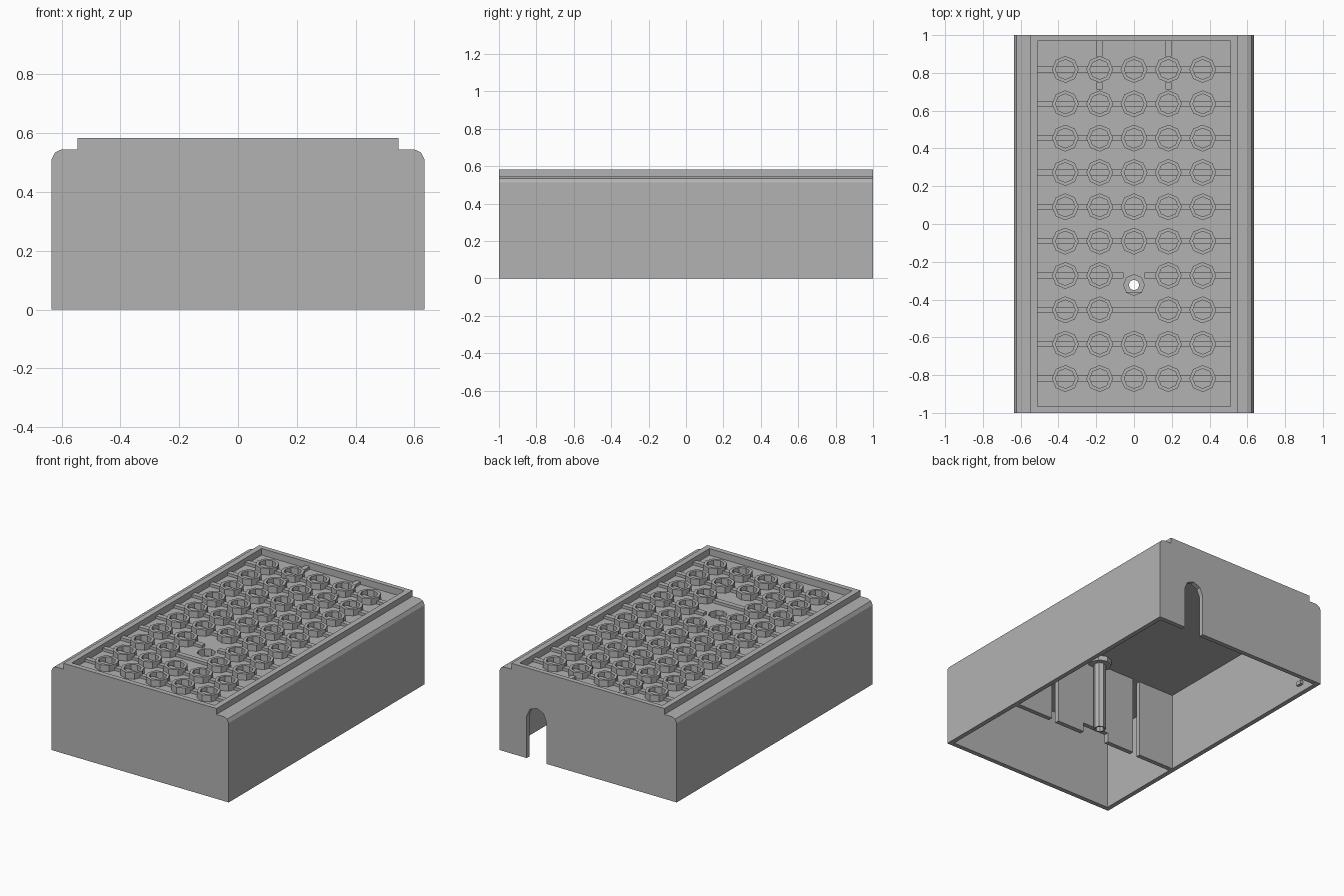
import bpy
import bmesh
import math

cube = bpy.data.objects.get("Cube")
if cube:
    bpy.data.objects.remove(cube, do_unlink=True)

# One grey plastic for everything
grey = bpy.data.materials.new("grey_plastic")
grey.use_nodes = True
colour = (0.45, 0.45, 0.45, 1)
grey.diffuse_color = colour
grey.node_tree.nodes["Principled BSDF"].inputs["Base Color"].default_value = colour


def finish(name, bm):
    bmesh.ops.recalc_face_normals(bm, faces=bm.faces)
    mesh = bpy.data.meshes.new(name)
    bm.to_mesh(mesh)
    bm.free()
    mesh.materials.append(grey)
    obj = bpy.data.objects.new(name, mesh)
    bpy.context.collection.objects.link(obj)
    return obj


def prism(name, outline, y0, y1):
    """Extrude an (x, z) outline along y."""
    bm = bmesh.new()
    face = bm.faces.new([bm.verts.new((x, y0, z)) for x, z in outline])
    new = bmesh.ops.extrude_face_region(bm, geom=[face])["geom"]
    verts = [v for v in new if isinstance(v, bmesh.types.BMVert)]
    bmesh.ops.translate(bm, verts=verts, vec=(0, y1 - y0, 0))
    return finish(name, bm)


def box(name, x0, x1, y0, y1, z0, z1):
    return prism(name, [(x0, z0), (x1, z0), (x1, z1), (x0, z1)], y0, y1)


def mirrored(half):
    """Complete a right-hand outline with its left-hand mirror."""
    return half + [(-x, z) for x, z in reversed(half)]


def tube(name, x, y, outer, inner, z0, z1, sides=8):
    """Upright tube with flat ends."""
    bm = bmesh.new()
    loops = []
    for r, z in ((outer, z0), (outer, z1), (inner, z1), (inner, z0)):
        angles = [math.tau * i / sides for i in range(sides)]
        loops.append([bm.verts.new((x + r * math.cos(a), y + r * math.sin(a), z))
                      for a in angles])
    for a, b in zip(loops, loops[1:] + loops[:1]):
        for i in range(sides):
            j = (i + 1) % sides
            bm.faces.new((a[i], a[j], b[j], b[i]))
    return finish(name, bm)


def cylinder(name, x, y, r, z0, z1, sides=8):
    bm = bmesh.new()
    rim = [bm.verts.new((x + r * math.cos(math.tau * i / sides),
                         y + r * math.sin(math.tau * i / sides), z0))
           for i in range(sides)]
    new = bmesh.ops.extrude_face_region(bm, geom=[bm.faces.new(rim)])["geom"]
    verts = [v for v in new if isinstance(v, bmesh.types.BMVert)]
    bmesh.ops.translate(bm, verts=verts, vec=(0, 0, z1 - z0))
    return finish(name, bm)


def cut(target, cutter):
    cutter.hide_render = True
    mod = target.modifiers.new("cut", "BOOLEAN")
    mod.operation = "DIFFERENCE"
    mod.solver = "EXACT"
    mod.object = cutter
    bpy.context.view_layer.objects.active = target
    bpy.ops.object.modifier_apply(modifier=mod.name)
    bpy.data.objects.remove(cutter, do_unlink=True)


FLOOR, CEILING, TOP = 0.54, 0.51, 0.583
PITCH = 2 / 11
SCREW_Y = -0.323

# Outer case: stepped profile with softened shoulders
case = prism("case", mirrored([(0.634, 0), (0.634, 0.512), (0.622, 0.535),
                               (0.6, 0.545), (0.547, 0.545), (0.547, TOP)]), -1, 1)

# Open underside, top tray, cable slot and screw opening
cut(case, box("cavity", -0.604, 0.604, -0.97, 0.97, -0.1, CEILING))
cut(case, box("tray", -0.51, 0.51, -0.967, 0.969, FLOOR, 0.7))
slot_x, slot_r, slot_z = 0.368, 0.07, 0.27
arch = [(slot_x + slot_r * math.cos(math.pi * i / 4),
         slot_z + slot_r * math.sin(math.pi * i / 4)) for i in range(5)]
cut(case, prism("cable_slot", [(slot_x - slot_r, -0.1), (slot_x + slot_r, -0.1)] + arch,
                0.9, 1.1))
cut(case, cylinder("screw_opening", 0, SCREW_Y, 0.055, 0.4, 0.7))

# Grid of sockets with a rib along each row
for row in range(10):
    y = (4.5 - row) * PITCH
    for col in range(-2, 3):
        if not (col == 0 and row in (6, 7)):
            tube(f"socket_{row}_{col + 2}", col * PITCH, y, 0.071, 0.052, FLOOR, TOP - 0.002)
    low, high = y - 0.016, y + 0.016
    if row == 6:
        for side in (-1, 1):
            a, b = sorted((side * 0.055, side * 0.51))
            box(f"row_rib_{row}_{side}", a, b, low, high, FLOOR, FLOOR + 0.018)
    else:
        box(f"row_rib_{row}", -0.51, 0.51, low, high, FLOOR, FLOOR + 0.018)

# Short ribs at the back of the tray
for side in (-1, 1):
    x = side * PITCH
    box(f"back_rib_{side}", x - 0.016, x + 0.016, 0.888, 0.969, FLOOR, FLOOR + 0.018)
    box(f"link_rib_{side}", x - 0.016, x + 0.016, 0.713, 0.75, FLOOR, FLOOR + 0.018)

# Screw post hanging under the deck
tube("screw_housing", 0, SCREW_Y, 0.072, 0.055, 0.478, FLOOR - 0.001)
tube("screw_seat", 0, SCREW_Y, 0.06, 0.028, 0.478, 0.495)
tube("screw_post", 0, SCREW_Y, 0.038, 0.028, 0.035, 0.49)

# Inner partition in three pieces, the middle one notched at its foot
prism("partition_middle", mirrored([(0.095, 0.06), (0.095, 0), (0.295, 0),
                                    (0.295, CEILING)]), -0.39, -0.36)
for side in (-1, 1):
    a, b = sorted((side * 0.345, side * 0.604))
    box(f"partition_side_{side}", a, b, -0.39, -0.36, 0, CEILING)

    # Small catch near the back corner
    a, b = sorted((side * 0.585, side * 0.606))
    box(f"catch_{side}", a, b, 0.83, 0.87, 0.045, 0.07)
